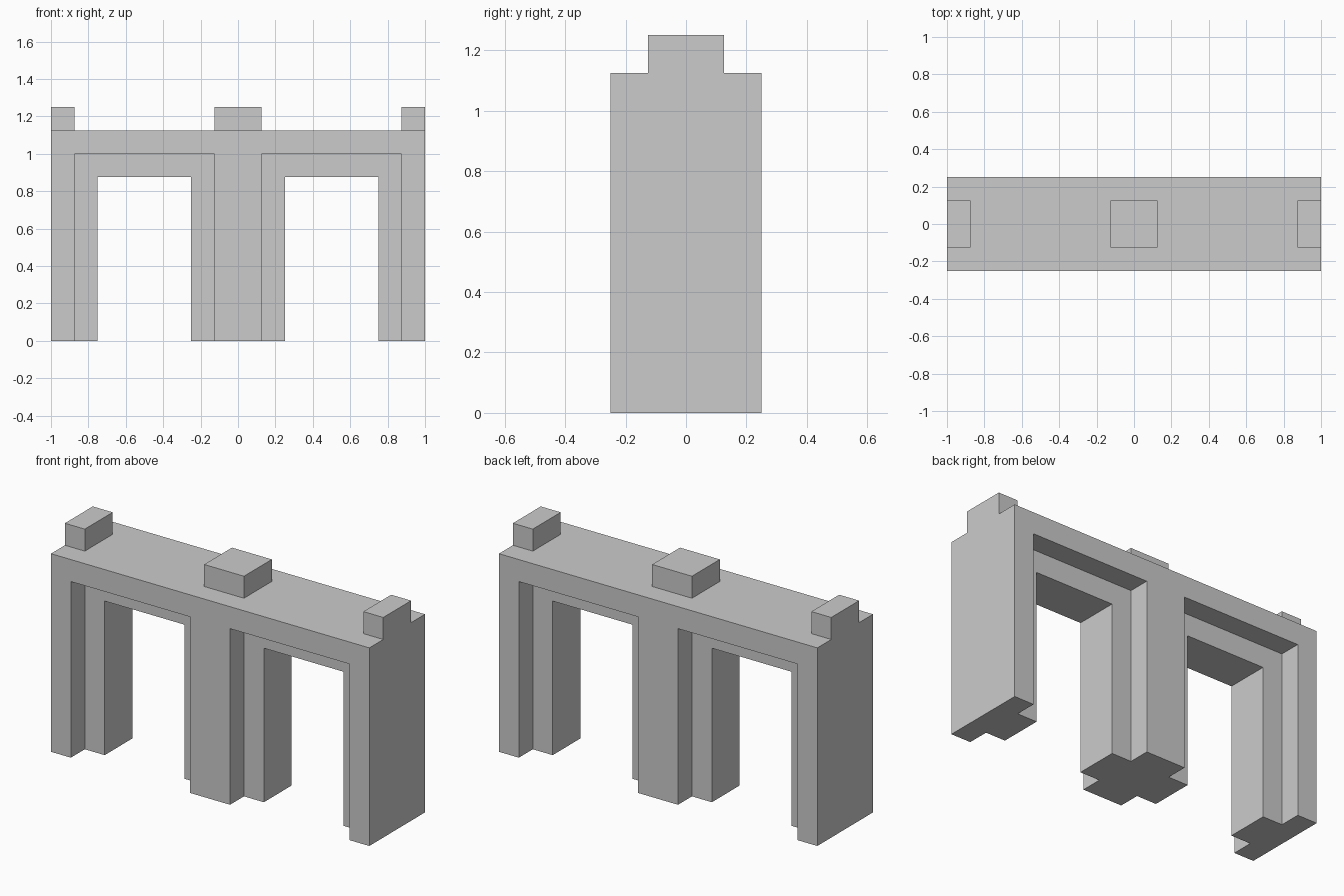
import bpy

if "Cube" in bpy.data.objects:
    bpy.data.objects.remove(bpy.data.objects["Cube"])


def box(name, x0, x1, y0, y1, z0, z1):
    bpy.ops.mesh.primitive_cube_add(
        size=1, location=((x0 + x1) / 2, (y0 + y1) / 2, (z0 + z1) / 2))
    ob = bpy.context.object
    ob.name = name
    ob.scale = (x1 - x0, y1 - y0, z1 - z0)
    bpy.ops.object.transform_apply(location=True, rotation=False, scale=True)
    return ob


def combine(target, tool, operation):
    tool.hide_render = True
    mod = target.modifiers.new(tool.name, 'BOOLEAN')
    mod.operation = operation
    mod.solver = 'EXACT'
    mod.object = tool
    bpy.context.view_layer.objects.active = target
    bpy.ops.object.modifier_apply(modifier=mod.name)
    bpy.data.objects.remove(tool, do_unlink=True)


# Wall body
wall = box("double_gateway_wall", -1, 1, -0.25, 0.25, 0, 1.125)

# Two doorways: a through opening with a stepped recess on front and back
for cx in (-0.5, 0.5):
    for y0, y1 in ((-0.4, -0.125), (0.125, 0.4)):
        combine(wall, box("recess_cutter", cx - 0.375, cx + 0.375, y0, y1, -0.2, 1.0),
                'DIFFERENCE')
    combine(wall, box("doorway_cutter", cx - 0.25, cx + 0.25, -0.4, 0.4, -0.2, 0.875),
            'DIFFERENCE')

# Battlement blocks: full one in the middle, half ones flush with the ends
for x0, x1 in ((-1, -0.875), (-0.125, 0.125), (0.875, 1)):
    combine(wall, box("battlement", x0, x1, -0.125, 0.125, 1.0625, 1.25), 'UNION')
